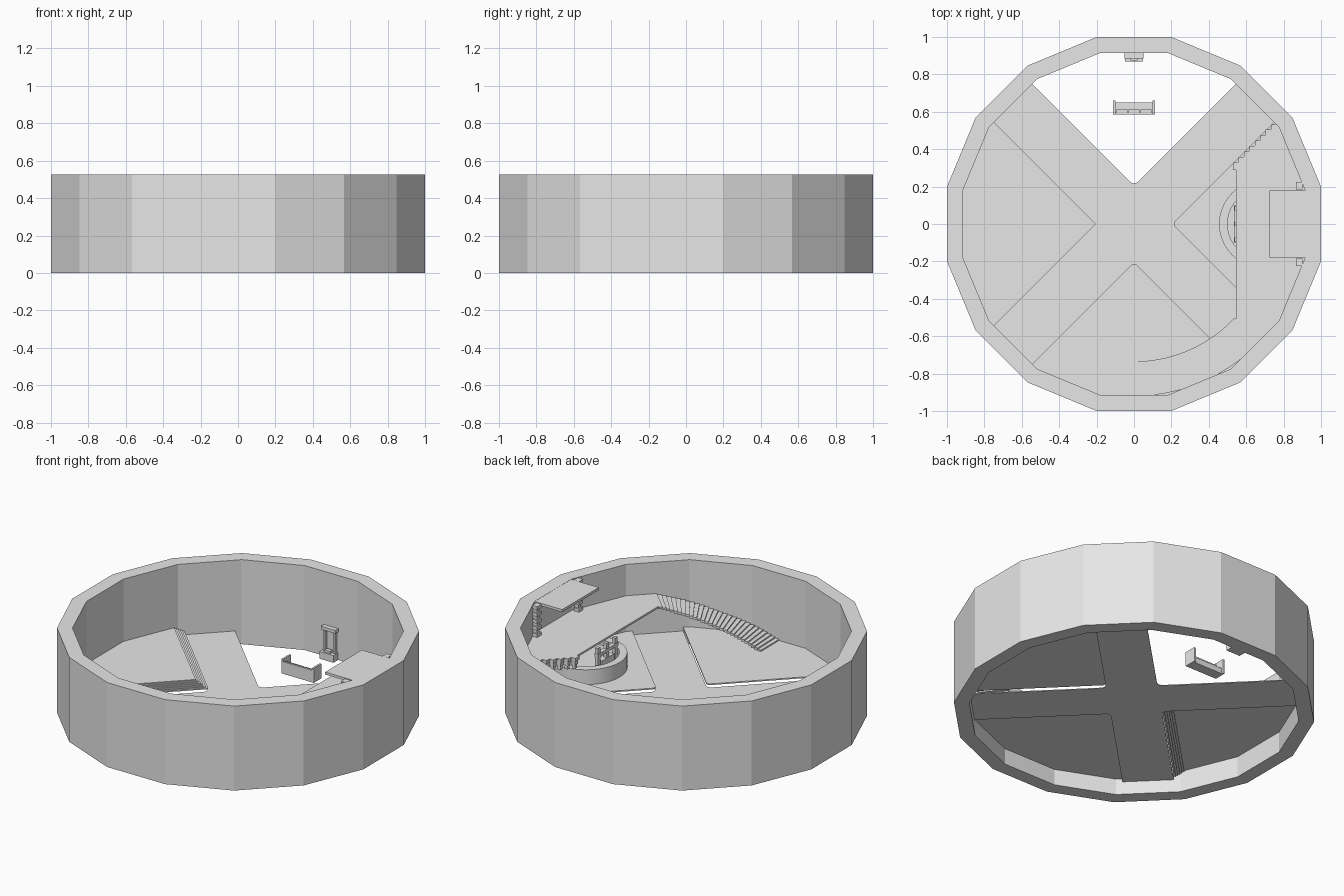
import bpy, bmesh, math
from mathutils import Matrix, Vector

cube = bpy.data.objects.get("Cube")
if cube:
    bpy.data.objects.remove(cube)

stone = bpy.data.materials.new("pale_stone")
stone.use_nodes = True
stone.diffuse_color = (0.8, 0.8, 0.8, 1)
stone.node_tree.nodes["Principled BSDF"].inputs["Base Color"].default_value = (0.8, 0.8, 0.8, 1)

FLOOR, ROAD_EDGE, DECK = 0.108, 0.205, 0.33


def finish(name, bm):
    bmesh.ops.recalc_face_normals(bm, faces=bm.faces)
    mesh = bpy.data.meshes.new(name)
    bm.to_mesh(mesh)
    bm.free()
    mesh.materials.append(stone)
    ob = bpy.data.objects.new(name, mesh)
    bpy.context.collection.objects.link(ob)
    return ob


def circle(radius, n, phase=0.0):
    return [(radius * math.cos(math.tau * i / n + phase),
             radius * math.sin(math.tau * i / n + phase)) for i in range(n)]


def prism(bm, pts, z0, z1):
    """Extrude a flat outline from z0 to z1."""
    face = bm.faces.new([bm.verts.new((x, y, z0)) for x, y in pts])
    out = bmesh.ops.extrude_face_region(bm, geom=[face], use_keep_orig=True)
    top = [v for v in out["geom"] if isinstance(v, bmesh.types.BMVert)]
    bmesh.ops.translate(bm, verts=top, vec=(0, 0, z1 - z0))


def slab(bm, planes, z0, z1):
    """Piece of the round interior kept where a*x + b*y > d for every plane."""
    tmp = bmesh.new()
    tmp.faces.new([tmp.verts.new((x, y, 0)) for x, y in circle(0.95, 16, math.pi / 16)])
    for a, b, d in planes:
        n = Vector((a, b, 0))
        bmesh.ops.bisect_plane(tmp, geom=tmp.verts[:] + tmp.edges[:] + tmp.faces[:],
                               plane_co=n * d / n.length_squared, plane_no=n, clear_inner=True)
    for f in tmp.faces:
        prism(bm, [v.co.xy[:] for v in f.verts], z0, z1)
    tmp.free()


def box(bm, x0, x1, y0, y1, z0, z1):
    prism(bm, [(x0, y0), (x1, y0), (x1, y1), (x0, y1)], z0, z1)


def ring(bm, ro, ri, z0, z1, n, phase=0.0, cx=0.0):
    loops = [[bm.verts.new((x + cx, y, z)) for x, y in circle(r, n, phase)]
             for r, z in ((ro, z0), (ro, z1), (ri, z1), (ri, z0))]
    for k in range(4):
        a, b = loops[k], loops[(k + 1) % 4]
        for i in range(n):
            j = (i + 1) % n
            bm.faces.new((a[i], a[j], b[j], b[i]))


# Sixteen-sided outer wall
bm = bmesh.new()
flat = math.cos(math.pi / 16)
ring(bm, 1 / flat, 0.914 / flat, 0, 0.525, 16, math.pi / 16)
finish("outer_wall", bm)

# Sunken crossing road with rounded inner corners and curved gutters
bm = bmesh.new()
h, reach = ROAD_EDGE / math.sqrt(2), 0.95
verts = []
for k in range(4):
    turn = Matrix.Rotation(math.pi / 4 + k * math.pi / 2, 3, 'Z')
    for p in ((reach, -h), (reach, h), (h, h)):
        verts.append(bm.verts.new(turn @ Vector((p[0], p[1], FLOOR))))
bm.faces.new(verts)
bmesh.ops.bevel(bm, geom=verts[2::3], offset=0.03, segments=4, profile=0.5, affect='VERTICES')
road = max(bm.faces, key=lambda f: f.calc_area())
for width, drop in ((0.006, 0.0), (0.007, 0.015), (0.012, 0.008)):
    bmesh.ops.inset_region(bm, faces=[road], thickness=width, use_even_offset=True)
    bmesh.ops.translate(bm, verts=road.verts[:], vec=(0, 0, -drop))
ob = finish("crossing_road", bm)
mod = ob.modifiers.new("thickness", 'SOLIDIFY')
mod.thickness = 0.005

# Flat floors in front and on the +x side
for name, (a, b) in {"front_floor": (0, -1), "side_floor": (1, 0)}.items():
    bm = bmesh.new()
    planes = [(a + b, b + a, ROAD_EDGE), (a - b, b - a, ROAD_EDGE), (a, b, 0.215)]
    if a:
        planes = [(1, 1, ROAD_EDGE), (1, -1, ROAD_EDGE), (1, 0, 0.215)]
    else:
        planes = [(1, -1, ROAD_EDGE), (-1, -1, ROAD_EDGE), (0, -1, 0.215)]
    slab(bm, planes, FLOOR - 0.008, FLOOR)
    finish(name, bm)

# Raised floor reached by long low steps
bm = bmesh.new()
steps, tread, rise = 5, 0.017, 0.006
for s in (1, -1):
    for k in range(steps):
        d, z = ROAD_EDGE + k * tread, FLOOR + k * rise
        slab(bm, [(0, s, 0), (-1, -s, d), (1, s, -d - tread)], z - 0.008, z)
d, z = ROAD_EDGE + steps * tread, FLOOR + steps * rise
slab(bm, [(-1, -1, d), (-1, 1, d)], z - 0.008, z)
finish("stepped_floor", bm)

# Floating gallery deck
bm = bmesh.new()
top_angle = math.radians(-43)
slab(bm, [(1, 0, 0.545), (1, -1, 0.225),
          (-math.sin(top_angle), math.cos(top_angle), 0)], DECK - 0.012, DECK)
finish("gallery_deck", bm)

# Stepped brackets along the deck end
bm = bmesh.new()
for i in range(8):
    x, y = 0.55 + i * 0.029, 0.31 + i * 0.029
    for k in range(3):
        s = 0.02 - k * 0.005
        z = DECK - k * 0.025
        box(bm, x - s, x + s, y - s, y + s, z - 0.022, z)
finish("deck_brackets", bm)

# Curved stair
bm = bmesh.new()
count, r0, r1 = 28, 0.735, 0.92
span = top_angle + math.pi / 2
for i in range(count):
    a0 = -math.pi / 2 + span * i / count
    a1 = a0 + span / count
    z = FLOOR + (DECK - FLOOR) * (i + 1) / count
    prism(bm, [(r * math.cos(a), r * math.sin(a))
               for r, a in ((r0, a0), (r1, a0), (r1, a1), (r0, a1))], z - 0.014, z)
finish("curved_stair", bm)

# Upper balcony and its toothed side posts
bm = bmesh.new()
box(bm, 0.725, 0.95, -0.18, 0.18, 0.508, 0.524)
finish("upper_balcony", bm)
bm = bmesh.new()
for s in (1, -1):
    for k in range(9):
        shift = 0.008 * (k % 2)
        z = DECK + k * 0.0213
        box(bm, 0.865 + shift, 0.9, s * 0.205 - 0.02 + shift, s * 0.205 + 0.02 - shift,
            z, z + 0.021)
finish("balcony_posts", bm)

# Round basin with a small stand in it
bm = bmesh.new()
ring(bm, 0.235, 0.19, FLOOR - 0.004, 0.2, 40, 0, 0.69)
prism(bm, [(x + 0.69, y) for x, y in circle(0.195, 40)], FLOOR, 0.165)
ob = finish("round_basin", bm)
for p in ob.data.polygons:
    p.use_smooth = abs(p.normal.z) < 0.5
bm = bmesh.new()
box(bm, 0.535, 0.575, -0.06, 0.06, 0.16, 0.21)
box(bm, 0.535, 0.56, -0.1, 0.1, 0.245, 0.265)
for y in (-0.085, 0, 0.085):
    box(bm, 0.538, 0.558, y - 0.012, y + 0.012, 0.16, 0.3)
finish("basin_stand", bm)

# Sofa
bm = bmesh.new()
box(bm, -0.1, 0.1, 0.59, 0.65, 0.0, 0.035)
box(bm, -0.11, 0.11, 0.585, 0.597, 0.0, 0.075)
for s in (-1, 1):
    box(bm, s * 0.105 - 0.006, s * 0.105 + 0.006, 0.585, 0.66, 0.0, 0.09)
for k in (-1, 0, 1):
    box(bm, k * 0.064 - 0.03, k * 0.064 + 0.03, 0.597, 0.612, 0.035, 0.07)
finish("sofa", bm)

# Wall shrine: base, posts, back and cap
bm = bmesh.new()
box(bm, -0.048, 0.048, 0.868, 0.92, 0.0, 0.045)
box(bm, -0.02, 0.02, 0.875, 0.9, 0.045, 0.06)
for s in (-1, 1):
    box(bm, s * 0.035 - 0.007, s * 0.035 + 0.007, 0.892, 0.92, 0.045, 0.18)
box(bm, -0.05, 0.05, 0.885, 0.92, 0.175, 0.195)
finish("wall_shrine", bm)
